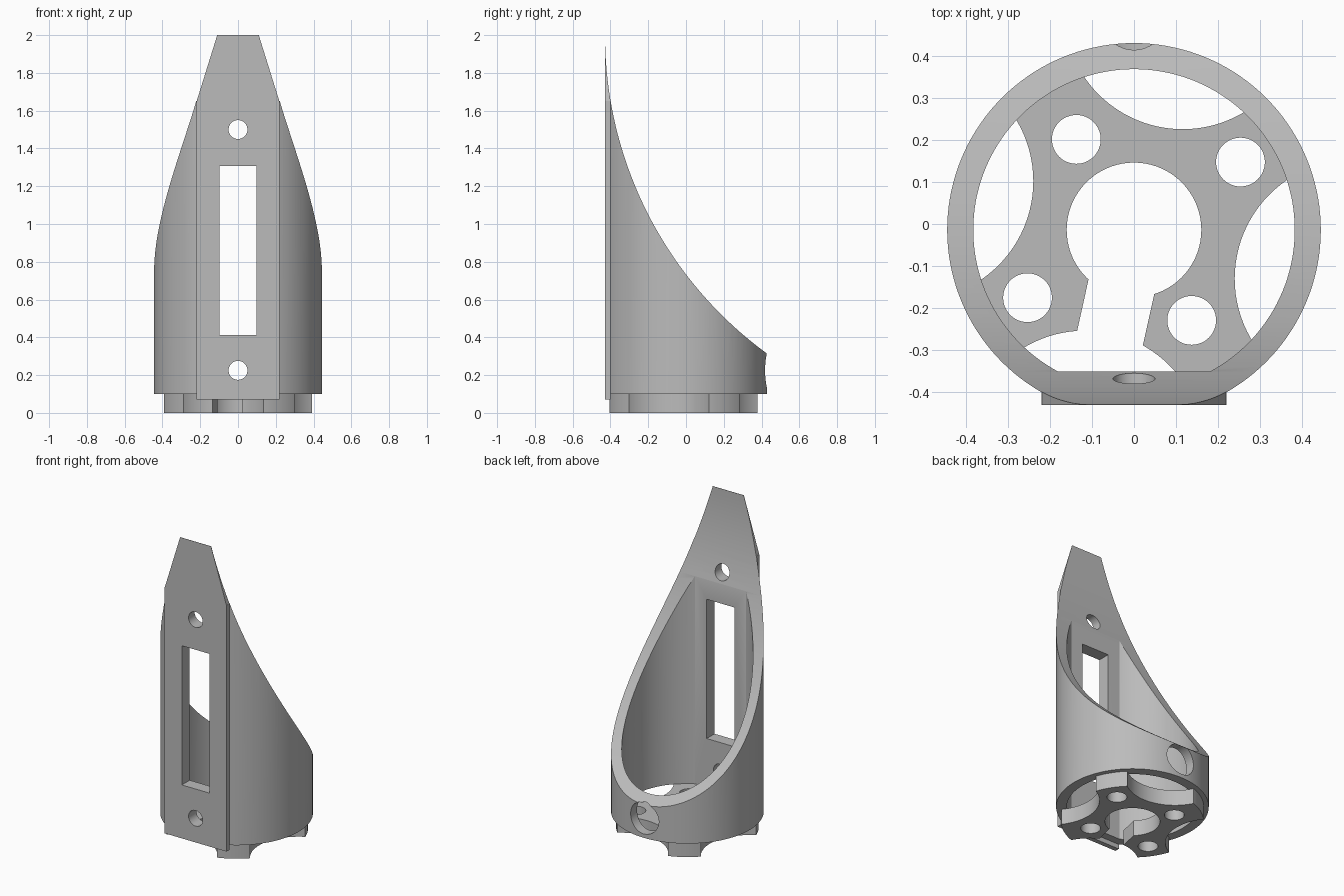
import bpy, bmesh, math
from mathutils import Vector

if "Cube" in bpy.data.objects:
    bpy.data.objects.remove(bpy.data.objects["Cube"], do_unlink=True)

CY = -0.014      # tube axis in y
FLAT = -0.43     # front face

grey = bpy.data.materials.new("plain grey")
grey.use_nodes = True
grey.diffuse_color = (0.5, 0.5, 0.5, 1)
grey.node_tree.nodes["Principled BSDF"].inputs["Base Color"].default_value = (0.5, 0.5, 0.5, 1)


def circle(u, v, r, n=96):
    return [(u + r * math.cos(2 * math.pi * i / n), v + r * math.sin(2 * math.pi * i / n))
            for i in range(n)]


def rect(u0, u1, v0, v1):
    return [(u0, v0), (u1, v0), (u1, v1), (u0, v1)]


def prism(name, outline, axis, lo, hi):
    """Extrude a 2D outline along an axis (outline keeps the other two axes in order)."""
    def place(p, h):
        c = list(p)
        c.insert("xyz".index(axis), h)
        return Vector(c)
    bm = bmesh.new()
    face = bm.faces.new([bm.verts.new(place(p, lo)) for p in outline])
    ext = bmesh.ops.extrude_face_region(bm, geom=[face])
    top = [g for g in ext["geom"] if isinstance(g, bmesh.types.BMVert)]
    bmesh.ops.translate(bm, verts=top, vec=place((0, 0), hi - lo))
    if len(bm.faces) == len(outline) + 1:
        bm.faces.new([v for v in bm.verts if v not in top])
    bmesh.ops.recalc_face_normals(bm, faces=bm.faces)
    mesh = bpy.data.meshes.new(name)
    bm.to_mesh(mesh)
    bm.free()
    mesh.materials.append(grey)
    obj = bpy.data.objects.new(name, mesh)
    bpy.context.collection.objects.link(obj)
    return obj


def combine(target, tool, operation="DIFFERENCE"):
    mod = target.modifiers.new(operation.title(), "BOOLEAN")
    mod.operation, mod.solver, mod.object = operation, "EXACT", tool
    bpy.context.view_layer.objects.active = target
    bpy.ops.object.modifier_apply(modifier=mod.name)
    bpy.data.objects.remove(tool, do_unlink=True)


# Tube shell with the flat front plate
shell = prism("tube_shell", circle(0, CY, 0.444, 144), "z", 0.1, 2)
combine(shell, prism("front_plate", rect(-0.22, 0.22, -0.5, -0.4), "z", 0.07, 2), "UNION")
combine(shell, prism("front_trim", rect(-1, 1, -1, FLAT), "z", -0.5, 2.5))

# Inner cavity: round, with a flat wall behind the plate
inner = [(x, y) for x, y in circle(0, CY, 0.382, 144) if y > -0.35]
half = math.sqrt(0.382 ** 2 - (0.35 + CY) ** 2)
start = next(i for i, p in enumerate(inner) if p[0] > 0 and p[1] < CY)
inner = inner[:start] + [(-half, -0.35), (half, -0.35)] + inner[start:]
combine(shell, prism("cavity", inner, "z", 0.02, 2.5))

# Concave sweep that opens the back
R = 2.087
combine(shell, prism("sweep", circle(FLAT + 0.0015 + R, 2, R, 320), "x", -1, 1))

# Tapered tip
for s in (-1, 1):
    taper = [(s * 0.11, 2), (s * 0.219, 1.65), (s * 0.6, 1.65), (s * 0.6, 2.2), (s * 0.048, 2.2)]
    combine(shell, prism("tip_taper", taper, "y", -1, 1))

# Window, two screw holes, and the access hole at the back
combine(shell, prism("window", rect(-0.098, 0.098, 0.413, 1.307), "y", -0.7, -0.2))
for z in (0.225, 1.5):
    combine(shell, prism("screw_hole", circle(0, z, 0.05, 48), "y", -0.7, -0.2))
combine(shell, prism("access_hole", circle(0, 0.225, 0.1, 64), "y", 0.2, 0.7))

# Four-armed mounting floor
floor = prism("mounting_floor", circle(0, CY, 0.415, 144), "z", 0, 0.1)
combine(floor, prism("bore", circle(0, CY, 0.16, 72), "z", -1, 1))
for k in range(4):
    a = math.radians(77.5 + 90 * k)
    combine(floor, prism("scallop", circle(0.535 * math.cos(a), CY + 0.535 * math.sin(a), 0.283),
                         "z", -1, 1))
    b = math.radians(32.5 + 90 * k)
    d = 0.255 if k % 2 else 0.3
    combine(floor, prism("mount_hole", circle(d * math.cos(b), CY + d * math.sin(b), 0.058, 48),
                         "z", -1, 1))

# Cable slot from the bore towards the front
a = math.radians(257.5)
along, side = Vector((math.cos(a), math.sin(a))), Vector((-math.sin(a), math.cos(a)))
slot = [Vector((0, CY)) + along * d + side * w
        for d, w in ((0, -0.08), (0.35, -0.08), (0.35, 0.08), (0, 0.08))]
combine(floor, prism("cable_slot", [tuple(p) for p in slot], "z", -1, 1))

# Smooth the round walls, keep edges sharp
bpy.ops.object.select_all(action="DESELECT")
for obj in (shell, floor):
    obj.select_set(True)
bpy.context.view_layer.objects.active = shell
bpy.ops.object.shade_smooth_by_angle(angle=math.radians(25))
